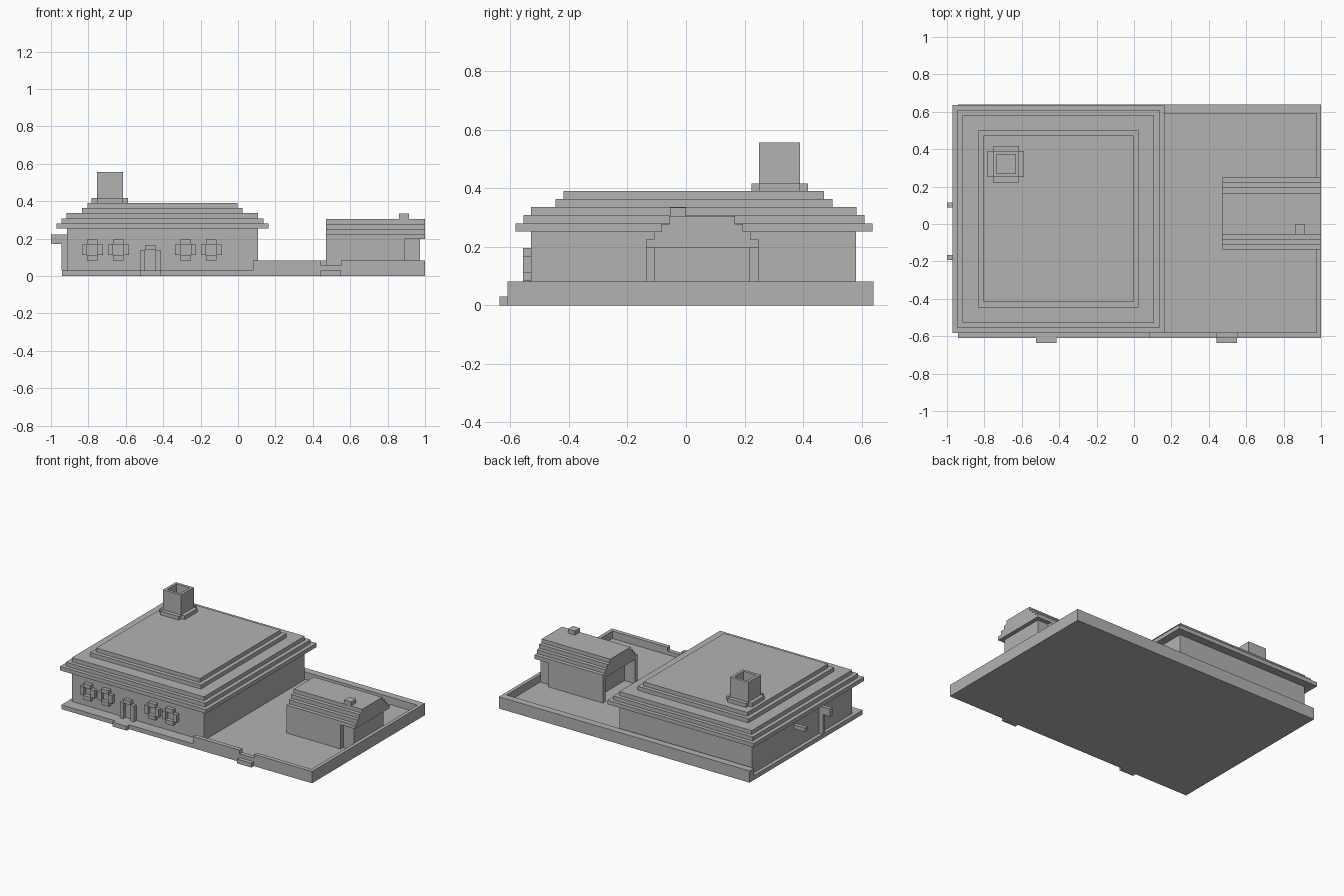
import bpy
import bmesh
from mathutils import Matrix, Vector

old = bpy.data.objects.get("Cube")
if old:
    bpy.data.objects.remove(old, do_unlink=True)

grey = bpy.data.materials.new("plain grey")
grey.use_nodes = True
grey.diffuse_color = (0.45, 0.45, 0.45, 1)
grey.node_tree.nodes["Principled BSDF"].inputs["Base Color"].default_value = grey.diffuse_color


def blocks(name, *boxes):
    """One object made of boxes, each given as x, y and z ranges."""
    bm = bmesh.new()
    for box in boxes:
        low, high = Vector([r[0] for r in box]), Vector([r[1] for r in box])
        bmesh.ops.create_cube(bm, size=1, matrix=Matrix.Translation((low + high) / 2)
                              @ Matrix.Diagonal((*(high - low), 1)))
    mesh = bpy.data.meshes.new(name)
    bm.to_mesh(mesh)
    bm.free()
    mesh.materials.append(grey)
    obj = bpy.data.objects.new(name, mesh)
    bpy.context.collection.objects.link(obj)
    return obj


STEP = 0.0275          # height of one roof course
FLOOR = 0.03
WALL = 0.082
EAVE = 0.253

# Ground slab and courtyard walls
blocks("ground_slab", ((-0.94, 1), (-0.61, 0.64), (0, FLOOR)))
blocks("back_wall", ((-0.94, 1), (0.59, 0.64), (FLOOR, WALL)))
blocks("side_wall", ((0.975, 1), (-0.58, 0.59), (FLOOR, WALL)))
blocks("front_wall", ((0.08, 0.44), (-0.61, -0.58), (FLOOR, WALL)),
       ((0.55, 1), (-0.61, -0.58), (FLOOR, WALL)))
blocks("gate_sill", ((0.44, 0.55), (-0.61, -0.58), (FLOOR, 0.056)))
for name, x in (("door_step", -0.525), ("gate_step", 0.44)):
    blocks(name, ((x, x + 0.11), (-0.637, -0.61), (0, FLOOR)))

# House body and stepped roof
blocks("house_walls", ((-0.915, 0.108), (-0.53, 0.58), (FLOOR, EAVE)))
for i, inset in enumerate((0, 0.027, 0.054, 0.137, 0.165)):
    z = EAVE + i * STEP
    blocks(f"house_roof_course_{i + 1}",
           ((-0.97 + inset, 0.162 - inset), (-0.583 + inset, 0.637 - inset), (z, z + STEP)))

# Chimney: cross-shaped foot and hollow stack
ROOF = EAVE + 5 * STEP
blocks("chimney_foot",
       ((-0.782, -0.755), (0.25, 0.39), (ROOF, 0.417)), ((-0.615, -0.588), (0.25, 0.39), (ROOF, 0.417)),
       ((-0.755, -0.615), (0.223, 0.25), (ROOF, 0.417)), ((-0.755, -0.615), (0.39, 0.417), (ROOF, 0.417)))
stack = blocks("chimney_stack", ((-0.755, -0.615), (0.25, 0.39), (ROOF, 0.556)))
bm = bmesh.new()
bm.from_mesh(stack.data)
top = max(bm.faces, key=lambda f: f.calc_center_median().z)
bmesh.ops.inset_individual(bm, faces=[top], thickness=0.027)
hole = bmesh.ops.extrude_discrete_faces(bm, faces=[top])["faces"]
bmesh.ops.translate(bm, verts=hole[0].verts, vec=(0, 0, -0.11))
bm.to_mesh(stack.data)
bm.free()

# Window surrounds: four blocks around each opening
FRONT = (-0.557, -0.53)
for i, x in enumerate((-0.778, -0.64, -0.28, -0.142)):
    z = 0.14
    blocks(f"window_frame_{i + 1}",
           ((x - 0.056, x - 0.028), FRONT, (z - 0.028, z + 0.028)),
           ((x + 0.028, x + 0.056), FRONT, (z - 0.028, z + 0.028)),
           ((x - 0.028, x + 0.028), FRONT, (z - 0.056, z - 0.028)),
           ((x - 0.028, x + 0.028), FRONT, (z + 0.028, z + 0.056)))

# Door surround
blocks("door_frame", ((-0.525, -0.498), FRONT, (FLOOR, 0.14)),
       ((-0.442, -0.415), FRONT, (FLOOR, 0.14)), ((-0.498, -0.442), FRONT, (0.14, 0.167)))

# Pipes on the outer side wall
blocks("drain_pipe", ((-0.943, -0.915), (-0.192, -0.165), (FLOOR, 0.222)),
       ((-1, -0.943), (-0.192, -0.165), (0.17, 0.222)))
blocks("wall_spout", ((-1, -0.915), (0.088, 0.115), (0.17, 0.197)))

# Shed: walls with a doorway, narrower end part, stepped roof and flue
Y0, Y1, SHED = -0.137, 0.248, 0.198
blocks("shed_walls", ((0.55, 0.89), (Y0, Y1), (FLOOR, SHED)),
       ((0.47, 0.55), (Y0, Y0 + 0.03), (FLOOR, SHED)),
       ((0.47, 0.55), (Y1 - 0.03, Y1), (FLOOR, SHED)))
blocks("shed_end", ((0.89, 0.972), (Y0 + 0.03, Y1 - 0.03), (FLOOR, SHED)))
for i in range(4):
    z = SHED + i * STEP * 0.98
    blocks(f"shed_roof_course_{i + 1}",
           ((0.47, 1), (Y0 + i * 0.027, Y1 - i * 0.027), (z, z + STEP * 0.98)))
blocks("shed_flue", ((0.86, 0.914), (-0.055, 0), (0.29, 0.334)))
